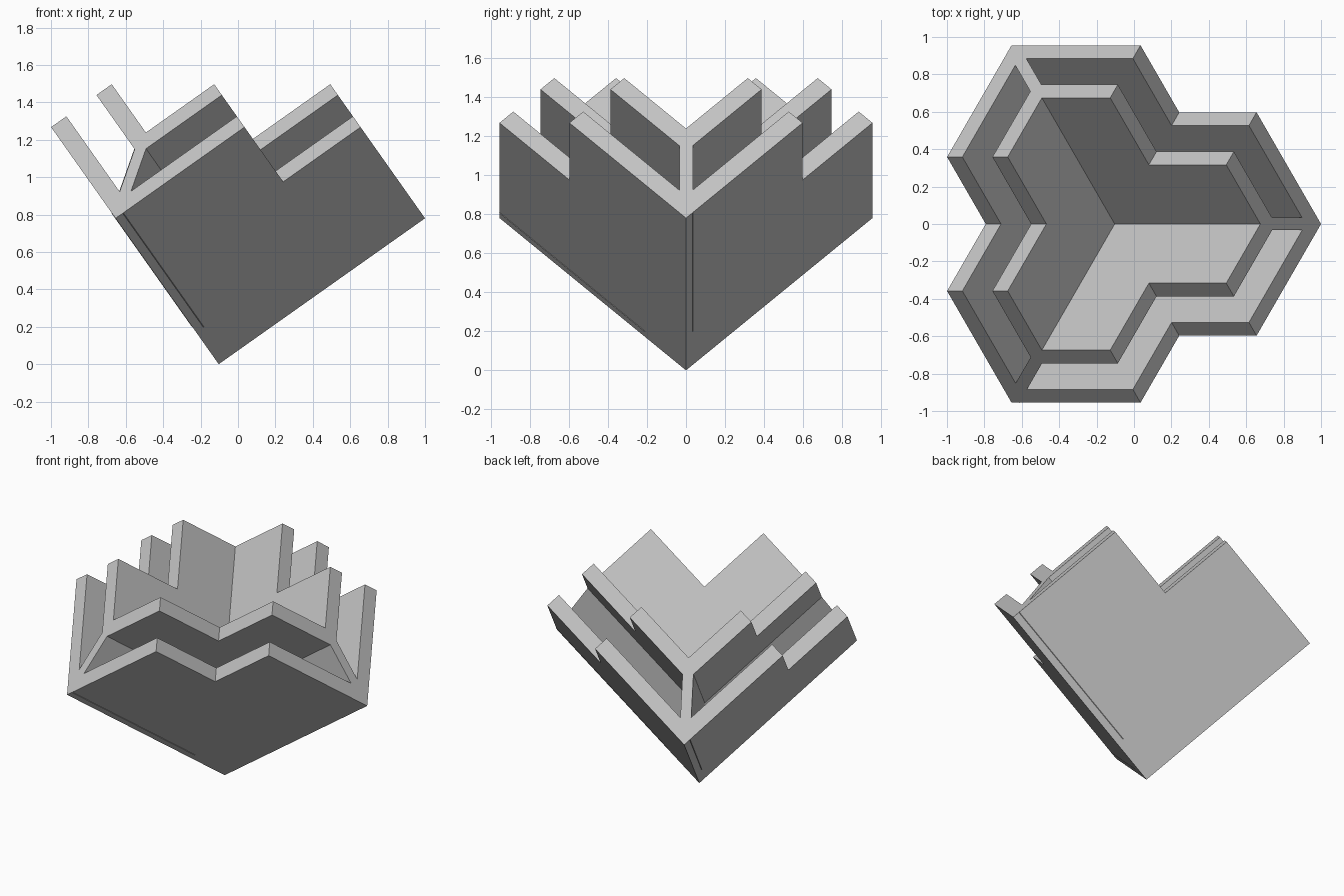
import bpy
import bmesh
from math import sqrt
from mathutils import Vector, Matrix

if "Cube" in bpy.data.objects:
    bpy.data.objects.remove(bpy.data.objects["Cube"], do_unlink=True)

EDGE = 1.351             # length of each corner edge
ARM = EDGE * 0.625       # width of each arm of a panel
WALL = 0.1               # panel thickness
GAP = 0.297              # distance from outer skin to inner skin

# Three square axes tilted so that the corner stands on its tip
AXES = [Vector((sqrt(2 / 3), 0, sqrt(1 / 3))),
        Vector((-sqrt(1 / 6), sqrt(1 / 2), sqrt(1 / 3))),
        Vector((-sqrt(1 / 6), -sqrt(1 / 2), sqrt(1 / 3)))]
TIP = Vector((1 - EDGE * AXES[0].x, 0, 0))

grey = bpy.data.materials.new("plain_grey")
grey.use_nodes = True
colour = (0.55, 0.55, 0.55, 1)
grey.diffuse_color = colour
grey.node_tree.nodes["Principled BSDF"].inputs["Base Color"].default_value = colour


def finish(bm, name):
    bmesh.ops.remove_doubles(bm, verts=bm.verts, dist=0.0001)
    bmesh.ops.recalc_face_normals(bm, faces=bm.faces)
    mesh = bpy.data.meshes.new(name)
    bm.to_mesh(mesh)
    bm.free()
    mesh.materials.append(grey)
    obj = bpy.data.objects.new(name, mesh)
    bpy.context.collection.objects.link(obj)
    return obj


def corner_shell(name, near):
    """Three mitred L-shaped panels meeting at a corner."""
    bm = bmesh.new()
    for i in range(3):
        a, b, n = AXES[i], AXES[(i + 1) % 3], AXES[(i + 2) % 3]
        rings = []
        for d in (near, near + WALL):
            outline = [(d, d), (EDGE, d), (EDGE, ARM), (ARM, ARM), (ARM, EDGE), (d, EDGE)]
            rings.append([bm.verts.new(TIP + a * p + b * q + n * d) for p, q in outline])
        low, high = rings
        bm.faces.new(low)
        bm.faces.new(high)
        # Rim faces only; the mitred sides weld to the next panel
        for k in range(1, 5):
            bm.faces.new((low[k], low[k + 1], high[k + 1], high[k]))
    return finish(bm, name)


def rib(name, i):
    """Web on the diagonal between the two skins along one corner edge."""
    along = AXES[i]
    v, w = AXES[(i + 1) % 3], AXES[(i + 2) % 3]
    inward = (v + w) / sqrt(2)
    side = (v - w) / sqrt(2)
    start, end = 0.033, GAP * sqrt(2) + 0.05
    left, right = 0.036, -0.033
    size = Vector((EDGE - GAP, end - start, left - right))
    centre = (TIP + along * (EDGE + GAP) / 2 + inward * (start + end) / 2
              + side * (left + right) / 2)
    turn = Matrix((along, inward, side)).transposed().to_4x4()
    bm = bmesh.new()
    bmesh.ops.create_cube(bm, size=1, matrix=Matrix.Translation(centre) @ turn
                          @ Matrix.Diagonal(size).to_4x4())
    return finish(bm, name)


corner_shell("outer_corner_shell", 0)
corner_shell("inner_corner_shell", GAP)
for i, name in enumerate(("left_rib", "back_rib", "front_rib")):
    rib(name, i)
